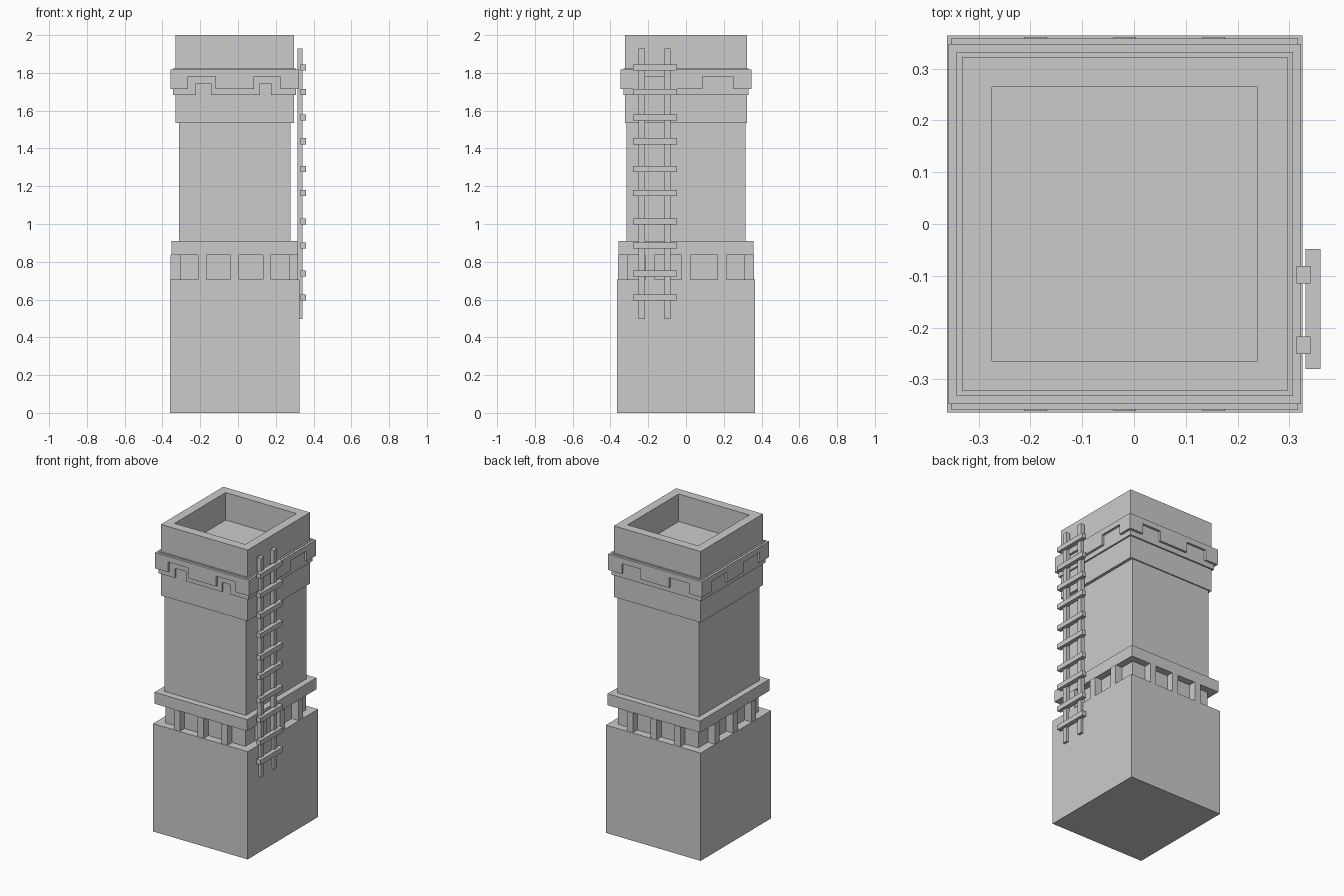
import bpy, bmesh
from mathutils import Vector, Matrix

if "Cube" in bpy.data.objects:
    bpy.data.objects.remove(bpy.data.objects["Cube"])

CX = -0.018  # tower axis; the ladder takes up the remaining width


def make_object(name, bm):
    bmesh.ops.recalc_face_normals(bm, faces=bm.faces)
    mesh = bpy.data.meshes.new(name)
    bm.to_mesh(mesh)
    bm.free()
    obj = bpy.data.objects.new(name, mesh)
    bpy.context.collection.objects.link(obj)
    return obj


def add_box(bm, x0, x1, y0, y1, z0, z1):
    m = Matrix.Translation(((x0 + x1) / 2, (y0 + y1) / 2, (z0 + z1) / 2))
    m = m @ Matrix.Diagonal((x1 - x0, y1 - y0, z1 - z0, 1))
    return bmesh.ops.create_cube(bm, size=1, matrix=m)["verts"]


def tower_block(name, hx, hy, z0, z1):
    bm = bmesh.new()
    add_box(bm, CX - hx, CX + hx, -hy, hy, z0, z1)
    return make_object(name, bm)


def add_strip(bm, axis, a0, a1, d0, d1, z0, z1, notches, notch_z):
    """Band running along x or y, with notches in its lower edge."""
    pts = [(a0, z1), (a0, z0)]
    for n0, n1 in notches:
        pts += [(n0, z0), (n0, notch_z), (n1, notch_z), (n1, z0)]
    pts += [(a1, z0), (a1, z1)]
    place = (lambda a, d, z: (a, d, z)) if axis == "x" else (lambda a, d, z: (d, a, z))
    face = bm.faces.new([bm.verts.new(place(a, d0, z)) for a, z in pts])
    ext = bmesh.ops.extrude_face_region(bm, geom=[face])["geom"]
    move = Vector(place(0, d1 - d0, 0))
    bmesh.ops.translate(bm, vec=move, verts=[v for v in ext if isinstance(v, bmesh.types.BMVert)])


def notched_ring(name, hx, hy, ix, iy, z0, z1, notch_z, front, back, sides):
    bm = bmesh.new()
    add_strip(bm, "x", CX - hx, CX + hx, -hy, -iy, z0, z1, front, notch_z)
    add_strip(bm, "x", CX - hx, CX + hx, iy, hy, z0, z1, back, notch_z)
    for s in (-1, 1):
        add_strip(bm, "y", -iy, iy, CX + s * ix, CX + s * hx, z0, z1, sides, notch_z)
    return make_object(name, bm)


# Main stacked blocks
tower_block("base_block", 0.343, 0.364, 0, 0.705)
tower_block("corbel_core", 0.29, 0.312, 0.705, 0.835)
tower_block("lower_ledge", 0.335, 0.358, 0.835, 0.91)
tower_block("shaft", 0.295, 0.314, 0.91, 1.535)

# Corbels under the ledge, three on each side
bm = bmesh.new()
for i in (-1, 0, 1):
    for s in (-1, 1):
        x, y = CX + i * 0.172, i * 0.19
        lo, hi = sorted((s * 0.312, s * 0.361))
        add_box(bm, x - 0.022, x + 0.022, lo, hi, 0.705, 0.835)
        lo, hi = sorted((CX + s * 0.29, CX + s * 0.34))
        add_box(bm, lo, hi, y - 0.024, y + 0.024, 0.705, 0.835)
make_object("corbels", bm)

# Hollow chimney head
bm = bmesh.new()
add_box(bm, CX - 0.314, CX + 0.314, -0.322, 0.322, 1.535, 2.0)
bm.normal_update()
top = max(bm.faces, key=lambda f: f.calc_center_median().z)
bmesh.ops.inset_region(bm, faces=[top], thickness=0.082)
ext = bmesh.ops.extrude_face_region(bm, geom=[top])["geom"]
if top.is_valid:
    bmesh.ops.delete(bm, geom=[top], context="FACES_ONLY")
bmesh.ops.translate(bm, vec=(0, 0, -0.18), verts=[v for v in ext if isinstance(v, bmesh.types.BMVert)])
make_object("chimney_head", bm)

# Two-layer notched trim around the head
wide = [(-0.265, -0.12), (0.085, 0.222)]
side = [(-0.248, -0.085), (0.088, 0.25)]
notched_ring("inner_trim", 0.325, 0.332, 0.314, 0.322, 1.682, 1.822, 1.745,
             [(-0.222, -0.143), (0.116, 0.175)], [], [])
notched_ring("outer_trim", 0.340, 0.347, 0.325, 0.332, 1.715, 1.818, 1.782,
             wide, wide, side)

# Ladder on the right side
bm = bmesh.new()
for y in (-0.098, -0.234):
    add_box(bm, 0.314, 0.341, y - 0.0165, y + 0.0165, 0.497, 1.93)
make_object("ladder_rails", bm)
bm = bmesh.new()
for z in (0.61, 0.738, 0.886, 1.013, 1.165, 1.292, 1.438, 1.565, 1.70, 1.828):
    add_box(bm, 0.331, 0.36, -0.28, -0.048, z - 0.016, z + 0.016)
make_object("ladder_rungs", bm)
